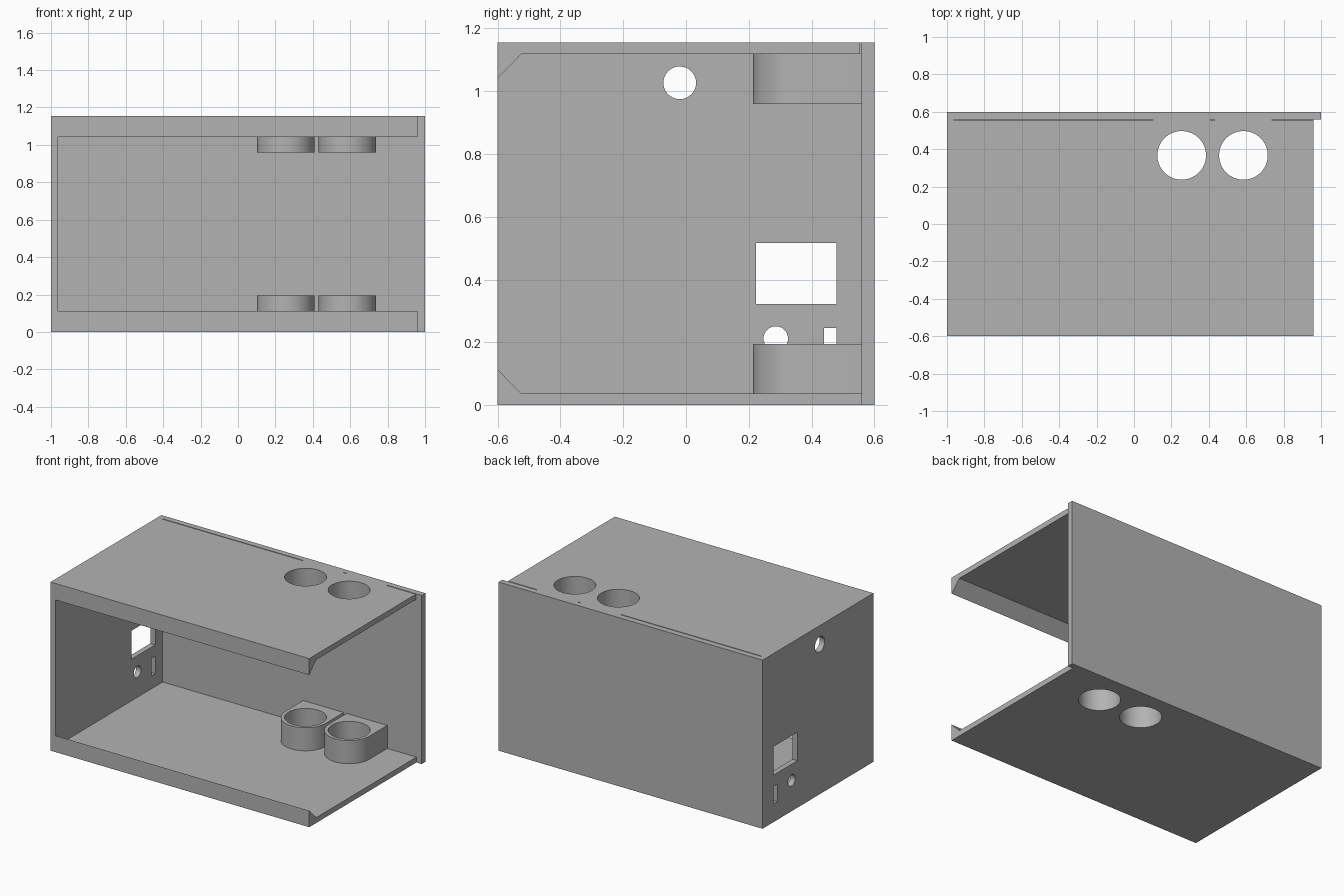
import bpy, bmesh, math
from mathutils import Vector

cube = bpy.data.objects.get("Cube")
if cube:
    bpy.data.objects.remove(cube, do_unlink=True)

grey = bpy.data.materials.new("plain grey")
grey.use_nodes = True
grey.diffuse_color = (0.45, 0.45, 0.45, 1)
grey.node_tree.nodes["Principled BSDF"].inputs["Base Color"].default_value = (0.45, 0.45, 0.45, 1)


def prism(name, outline, axis, lo, hi):
    """Extrude an outline along x (outline in y, z) or z (outline in x, y)."""
    bm = bmesh.new()
    place = (lambda p: (lo, *p)) if axis == "x" else (lambda p: (*p, lo))
    face = bm.faces.new([bm.verts.new(place(p)) for p in outline])
    out = bmesh.ops.extrude_face_region(bm, geom=[face])
    shift = Vector((hi - lo, 0, 0) if axis == "x" else (0, 0, hi - lo))
    bmesh.ops.translate(bm, vec=shift, verts=[v for v in out["geom"] if isinstance(v, bmesh.types.BMVert)])
    bmesh.ops.recalc_face_normals(bm, faces=bm.faces)
    mesh = bpy.data.meshes.new(name)
    bm.to_mesh(mesh)
    bm.free()
    mesh.materials.append(grey)
    obj = bpy.data.objects.new(name, mesh)
    bpy.context.collection.objects.link(obj)
    return obj


def rect(a0, a1, b0, b1):
    return [(a0, b0), (a1, b0), (a1, b1), (a0, b1)]


def arc(a, b, r, start=0.0, sweep=math.tau, n=64):
    return [(a + r * math.cos(start + sweep * i / n), b + r * math.sin(start + sweep * i / n))
            for i in range(n)]


def combine(target, tool, operation):
    mod = target.modifiers.new(operation.lower(), "BOOLEAN")
    mod.operation, mod.solver, mod.object = operation, "EXACT", tool
    bpy.context.view_layer.objects.active = target
    bpy.ops.object.modifier_apply(modifier=mod.name)
    bpy.data.objects.remove(tool, do_unlink=True)


H, T = 1.155, 0.037              # overall height, wall thickness
BACK, SIDE, END = 0.56, -0.963, 0.96
LIP = 0.113

# Outer block, shortened in front of the back panel
case = prism("enclosure", rect(-1, 1, -0.6, 0.6), "z", 0, H)
combine(case, prism("end_cut", rect(END, 1.1, -0.7, BACK), "z", -0.1, H + 0.1), "DIFFERENCE")

# Hollow inside with sloped lips along the open front
lower = [(-0.7, LIP), (-0.6, LIP), (-0.525, T), (BACK, T)]
hollow = lower + [(y, H - z) for y, z in reversed(lower)]
combine(case, prism("hollow_cut", hollow, "x", SIDE, 1.1), "DIFFERENCE")

# Round-fronted sockets on floor and ceiling
sockets = (0.255, 0.585)
for x in sockets:
    plan = [(x + 0.154, BACK + 0.01), (x - 0.154, BACK + 0.01)]
    plan += arc(x, 0.367, 0.154, math.pi, math.pi, 40) + [(x + 0.154, 0.367)]
    for lo, hi in ((T - 0.01, 0.195), (H - 0.195, H - T + 0.01)):
        combine(case, prism("socket", plan, "z", lo, hi), "UNION")
for x in sockets:
    combine(case, prism("socket_hole", arc(x, 0.367, 0.13), "z", -0.1, H + 0.1), "DIFFERENCE")

# Narrow slits between the top and the back panel
for x0, x1 in ((SIDE, 0.101), (0.409, 0.431), (0.739, 1.1)):
    combine(case, prism("slit_cut", rect(x0, x1, BACK - 0.006, BACK), "z", H - T - 0.01, H + 0.1), "DIFFERENCE")

# Openings in the side wall
for outline in (arc(-0.02, 1.027, 0.052), arc(0.286, 0.212, 0.039),
                rect(0.223, 0.48, 0.322, 0.517), rect(0.44, 0.48, 0.125, 0.245)):
    combine(case, prism("side_cut", outline, "x", -1.1, -0.9), "DIFFERENCE")

bpy.ops.object.select_all(action="DESELECT")
case.select_set(True)
bpy.context.view_layer.objects.active = case
bpy.ops.object.shade_smooth_by_angle(angle=math.radians(30))
